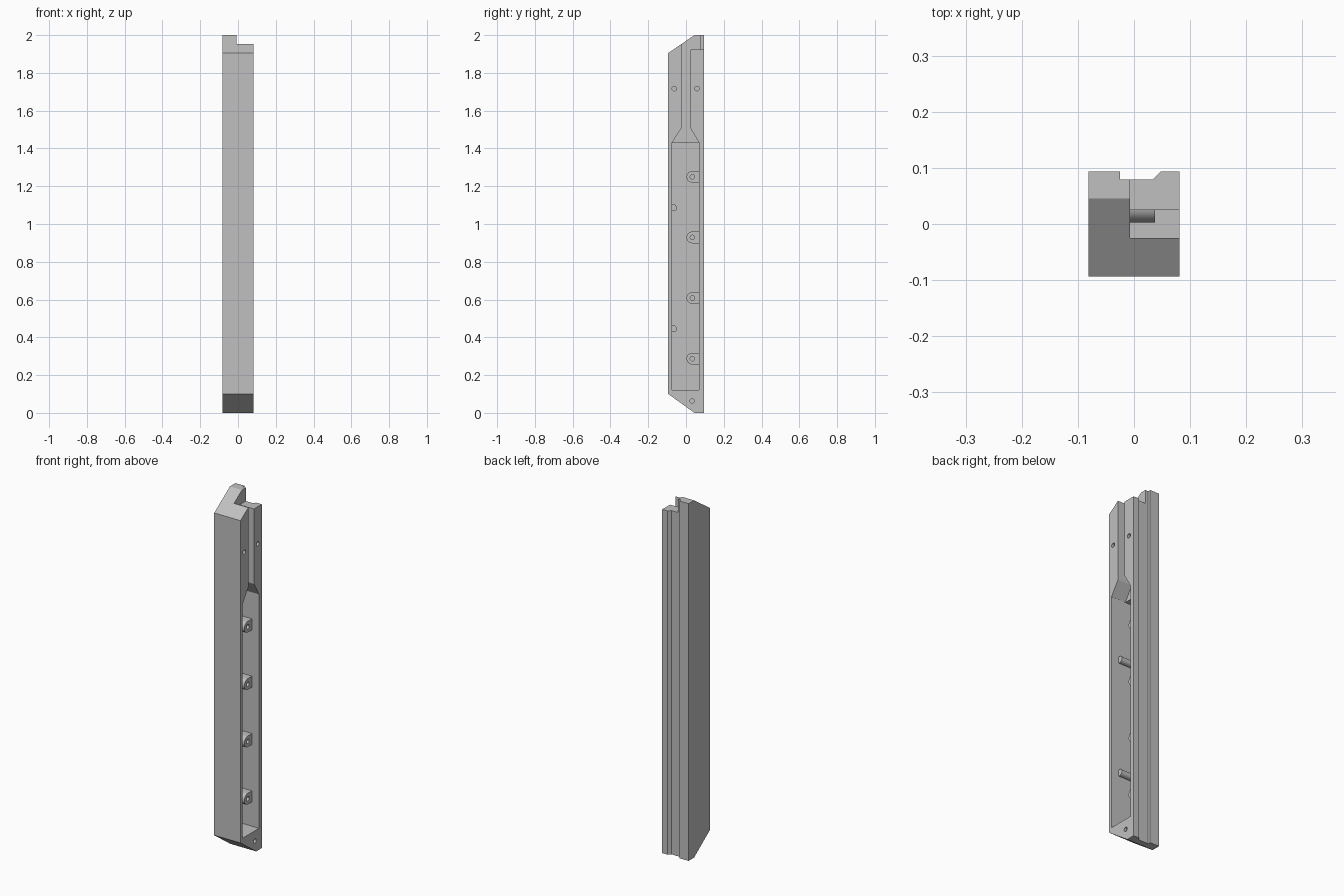
import bpy
import bmesh
import math

cube = bpy.data.objects.get("Cube")
if cube:
    bpy.data.objects.remove(cube, do_unlink=True)

grey = bpy.data.materials.new("light grey")
grey.use_nodes = True
colour = (0.53, 0.53, 0.53, 1)
grey.diffuse_color = colour
grey.node_tree.nodes["Principled BSDF"].inputs["Base Color"].default_value = colour


def prism(name, points, lo, hi, axis="x"):
    """Extrude a (y, z) profile along x, or an (x, y) profile along z."""
    bm = bmesh.new()
    place = (lambda a, b, t: (t, a, b)) if axis == "x" else (lambda a, b, t: (a, b, t))
    base = bm.faces.new([bm.verts.new(place(a, b, lo)) for a, b in points])
    moved = bmesh.ops.extrude_face_region(bm, geom=[base])["geom"]
    for v in moved:
        if isinstance(v, bmesh.types.BMVert):
            v.co["xyz".index(axis)] = hi
    bmesh.ops.recalc_face_normals(bm, faces=bm.faces)
    mesh = bpy.data.meshes.new(name)
    bm.to_mesh(mesh)
    bm.free()
    mesh.materials.append(grey)
    obj = bpy.data.objects.new(name, mesh)
    bpy.context.collection.objects.link(obj)
    return obj


def arc(y, z, r, start=0, sweep=360, n=24):
    count = n if sweep == 360 else n + 1
    angles = [math.radians(start + sweep * i / n) for i in range(count)]
    return [(y + r * math.cos(a), z + r * math.sin(a)) for a in angles]


def rect(a0, b0, a1, b1):
    return [(a0, b0), (a1, b0), (a1, b1), (a0, b1)]


def cut(target, cutter):
    mod = target.modifiers.new("cut", "BOOLEAN")
    mod.operation = "DIFFERENCE"
    mod.solver = "EXACT"
    mod.object = cutter
    bpy.context.view_layer.objects.active = target
    bpy.ops.object.modifier_apply(modifier=mod.name)
    bpy.data.objects.remove(cutter, do_unlink=True)


def smooth(obj):
    bpy.ops.object.select_all(action="DESELECT")
    obj.select_set(True)
    bpy.context.view_layer.objects.active = obj
    bpy.ops.object.shade_smooth_by_angle(angle=math.radians(30))


HALF_W, HALF_D = 0.0815, 0.094
STEP_X, FLOOR_X, POST_X = -0.007, -0.06, 0.037

# Long body with sloped ends
body = prism("body", [(-HALF_D, 0.1), (0.045, 0), (HALF_D, 0), (HALF_D, 2),
                      (0.045, 2), (-HALF_D, 1.905)], -HALF_W, HALF_W)

# Groove down the back, with one slanted side
cut(body, prism("groove_cutter", [(-0.025, 0.079), (0.033, 0.079), (0.053, 0.099),
                                  (0.053, 0.12), (-0.025, 0.12)], -0.1, 2.1, "z"))

# Deep compartment open on the side
cut(body, prism("compartment_cutter", rect(-0.075, 0.12, 0.07, 1.43), FLOOR_X, 0.2))

# Tapered channel running up into the stepped top
cut(body, prism("channel_cutter", [
    (-0.0745, 1.4), (-0.0745, 1.43), (-0.025, 1.505), (-0.025, 2.1), (0.12, 2.1),
    (0.12, 1.925), (0.025, 1.925), (0.025, 1.505), (0.0695, 1.43), (0.0695, 1.4)],
    STEP_X, 0.2))

# Screw holes in the rim
for y, z in [(-0.062, 1.717), (0.058, 1.717), (0.033, 0.063)]:
    cut(body, prism("hole_cutter", arc(y, z, 0.012), 0.0, 0.2))
smooth(body)

# Round-nosed screw bosses on the back wall of the compartment
for i in range(4):
    z = 0.287 + i * 0.321
    boss = prism(f"screw_boss_{i + 1}",
                 arc(0.034, z, 0.031, 90, 180) + [(0.075, z - 0.031), (0.075, z + 0.031)],
                 FLOOR_X - 0.005, POST_X)
    cut(boss, prism("boss_hole_cutter", arc(0.034, z, 0.012), 0.0, 0.2))
    smooth(boss)

# Locating pins on the front wall
for i, z in enumerate((0.445, 1.086)):
    smooth(prism(f"locating_pin_{i + 1}", arc(-0.066, z, 0.018), FLOOR_X - 0.005, POST_X))
